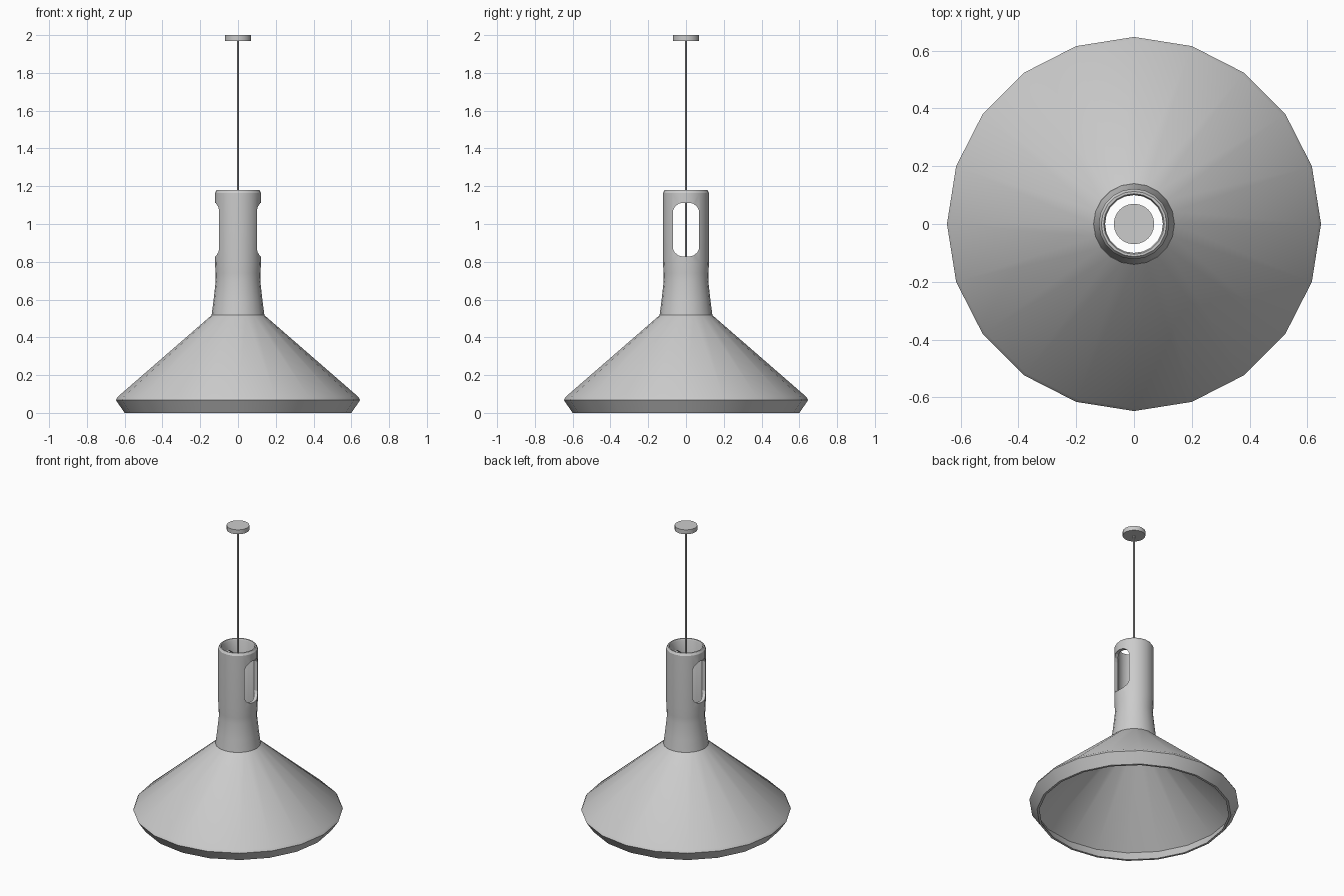
import bpy, bmesh, math

if "Cube" in bpy.data.objects:
    bpy.data.objects.remove(bpy.data.objects["Cube"])

SIDES = 20


def finish(name, bm, angle=30):
    bmesh.ops.recalc_face_normals(bm, faces=bm.faces)
    me = bpy.data.meshes.new(name)
    bm.to_mesh(me)
    bm.free()
    ob = bpy.data.objects.new(name, me)
    bpy.context.collection.objects.link(ob)
    if angle:
        bpy.ops.object.select_all(action='DESELECT')
        ob.select_set(True)
        bpy.context.view_layer.objects.active = ob
        bpy.ops.object.shade_smooth_by_angle(angle=math.radians(angle))
    return ob


def lathe(name, profile, sides=SIDES):
    """Revolve a closed (radius, z) outline around z."""
    bm = bmesh.new()
    rings = []
    for i in range(sides):
        a = 2 * math.pi * i / sides
        rings.append([bm.verts.new((r * math.cos(a), r * math.sin(a), z)) for r, z in profile])
    n = len(profile)
    for i in range(sides):
        a, b = rings[i], rings[(i + 1) % sides]
        for j in range(n):
            k = (j + 1) % n
            bm.faces.new((a[j], b[j], b[k], a[k]))
    return finish(name, bm)


def cylinder(name, radius, z0, z1, sides):
    bm = bmesh.new()
    bmesh.ops.create_cone(bm, cap_ends=True, segments=sides, radius1=radius,
                          radius2=radius, depth=z1 - z0)
    bmesh.ops.translate(bm, verts=bm.verts, vec=(0, 0, (z0 + z1) / 2))
    return finish(name, bm)


# Conical shade with inward-turned rim
lathe("shade", [
    (0.6, 0), (0.647, 0.068), (0.637, 0.085), (0.14, 0.517),
    (0.118, 0.517), (0.622, 0.07), (0.585, 0.0)])

# Flared tubular neck, open at both ends
neck = lathe("neck", [
    (0.14, 0.515), (0.129, 0.6), (0.118, 0.7), (0.119, 0.74), (0.122, 0.8),
    (0.122, 1.165), (0.113, 1.18), (0.105, 1.18), (0.1, 1.17),
    (0.1, 0.7), (0.118, 0.515)])

# Slot with rounded ends, cut through both sides of the neck
half = [(0.07, 1.07), (0.06, 1.09), (0.04, 1.107), (0.02, 1.112)]
mid = 0.97
quarter = [(y, z - mid) for y, z in half]
outline = (quarter + [(-y, z) for y, z in reversed(quarter)]
           + [(-y, -z) for y, z in quarter] + [(y, -z) for y, z in reversed(quarter)])
bm = bmesh.new()
face = bm.faces.new([bm.verts.new((-0.3, y, mid + z)) for y, z in outline])
ext = bmesh.ops.extrude_face_region(bm, geom=[face], use_keep_orig=True)
bmesh.ops.translate(bm, vec=(0.6, 0, 0),
                    verts=[v for v in ext["geom"] if isinstance(v, bmesh.types.BMVert)])
cutter = finish("slot_cutter", bm, 0)
cutter.hide_render = True
cutter.hide_set(True)
cut = neck.modifiers.new("slot", 'BOOLEAN')
cut.operation = 'DIFFERENCE'
cut.solver = 'EXACT'
cut.object = cutter

# Cord and ceiling canopy
cylinder("cord", 0.005, 0.75, 1.98, 8)
cylinder("ceiling_canopy", 0.07, 1.97, 2.0, 24)
